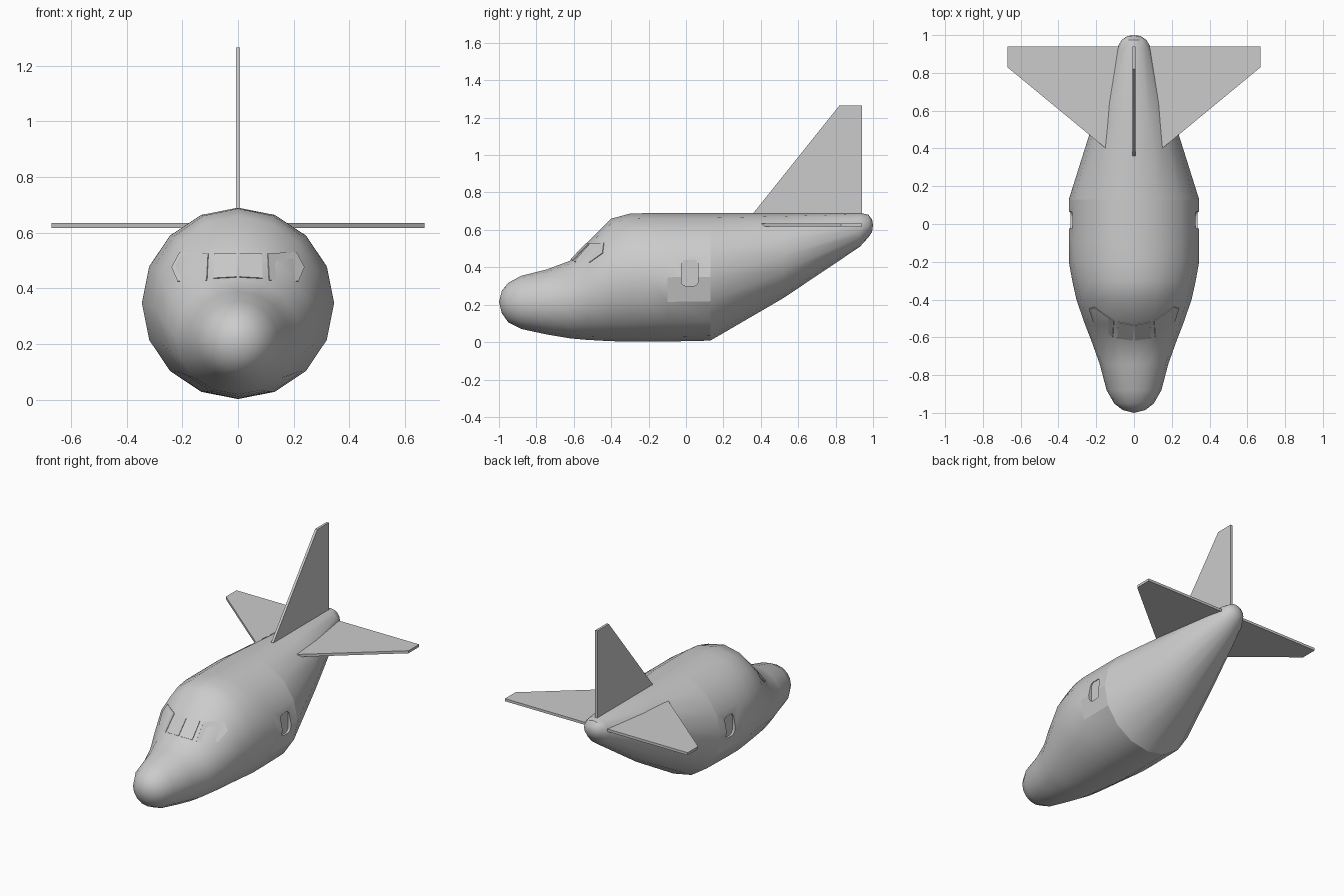
import bpy, bmesh, math
from mathutils import Vector
from mathutils.bvhtree import BVHTree

if "Cube" in bpy.data.objects:
    bpy.data.objects.remove(bpy.data.objects["Cube"])

grey = bpy.data.materials.new("light grey paint")
grey.use_nodes = True
grey.diffuse_color = (0.6, 0.6, 0.6, 1)
grey.node_tree.nodes["Principled BSDF"].inputs["Base Color"].default_value = (0.6, 0.6, 0.6, 1)


def make_object(name, bm):
    bmesh.ops.recalc_face_normals(bm, faces=bm.faces)
    mesh = bpy.data.meshes.new(name)
    bm.to_mesh(mesh)
    bm.free()
    mesh.materials.append(grey)
    obj = bpy.data.objects.new(name, mesh)
    bpy.context.collection.objects.link(obj)
    return obj


def plate(name, points, offset):
    """Extrude a flat outline by an offset vector."""
    bm = bmesh.new()
    face = bm.faces.new([bm.verts.new(p) for p in points])
    extruded = bmesh.ops.extrude_face_region(bm, geom=[face], use_keep_orig=True)
    moved = [g for g in extruded["geom"] if isinstance(g, bmesh.types.BMVert)]
    bmesh.ops.translate(bm, verts=moved, vec=offset)
    return make_object(name, bm)


# Fuselage stations: y, bottom, top, half width
stations = [
    (-0.985, 0.155, 0.275, 0.06), (-0.95, 0.105, 0.317, 0.105),
    (-0.88, 0.07, 0.355, 0.145), (-0.74, 0.04, 0.39, 0.182),
    (-0.62, 0.02, 0.435, 0.225), (-0.53, 0.012, 0.53, 0.26),
    (-0.40, 0.005, 0.66, 0.305), (-0.30, 0.003, 0.687, 0.327),
    (-0.20, 0.003, 0.69, 0.345), (-0.10, 0.003, 0.69, 0.345),
    (0.13, 0.008, 0.69, 0.345), (0.52, 0.235, 0.69, 0.222),
    (0.93, 0.51, 0.69, 0.092), (0.975, 0.56, 0.682, 0.065),
    (0.995, 0.59, 0.655, 0.035),
]
SIDES = 16
hull = bmesh.new()
rings = []
for y, low, high, half in stations:
    ring = []
    for k in range(SIDES):
        a = math.tau * k / SIDES
        ring.append(hull.verts.new((half * math.sin(a), y,
                                    (low + high) / 2 + (high - low) / 2 * math.cos(a))))
    rings.append(ring)
for a, b in zip(rings, rings[1:]):
    for k in range(SIDES):
        n = (k + 1) % SIDES
        hull.faces.new((a[k], a[n], b[n], b[k]))
for ring, tip in ((rings[0], (0, -1, 0.215)), (rings[-1], (0, 1, 0.625))):
    point = hull.verts.new(tip)
    for k in range(SIDES):
        hull.faces.new((ring[k], ring[(k + 1) % SIDES], point))
hull.normal_update()
# Crisp seam where the tail cone starts, and around the flat side panels
for e in hull.edges:
    mid = (e.verts[0].co + e.verts[1].co) / 2
    seam = all(abs(v.co.y - 0.13) < 0.001 for v in e.verts)
    panel = abs(mid.x) > 0.3 and -0.11 < mid.y < 0.14 and 0.2 < mid.z < 0.36
    e.smooth = not (seam or panel)
bmesh.ops.recalc_face_normals(hull, faces=hull.faces)
surface = BVHTree.FromBMesh(hull)
fuselage = make_object("fuselage", hull)

# Recessed side doors with rounded corners
outline = []
for cy, cz, start in ((0.04, 0.415, 0), (0, 0.415, 90), (0, 0.325, 180), (0.04, 0.325, 270)):
    for step in range(4):
        a = math.radians(start + step * 30)
        outline.append((cy + 0.025 * math.cos(a), cz + 0.025 * math.sin(a)))
for side in (1, -1):
    cutter = plate("door_cutter", [(side * 0.322, y, z) for y, z in outline], (side * 0.1, 0, 0))
    cutter.hide_render = True
    cut = fuselage.modifiers.new("door recess", "BOOLEAN")
    cut.operation = "DIFFERENCE"
    cut.solver = "EXACT"
    cut.object = cutter
    bpy.context.view_layer.objects.active = fuselage
    bpy.ops.object.modifier_apply(modifier=cut.name)
    bpy.data.objects.remove(cutter)

bpy.ops.object.select_all(action="DESELECT")
fuselage.select_set(True)
bpy.context.view_layer.objects.active = fuselage
bpy.ops.object.shade_smooth_by_angle(angle=math.radians(40), keep_sharp_edges=True)

# Cockpit windows: thin flat panes laid on the hull
panes = {
    "windshield": [(0.005, 0.44), (0.005, 0.525), (0.085, 0.525), (0.09, 0.435)],
    "cockpit_side_window": [(0.11, 0.43), (0.105, 0.525), (0.208, 0.53), (0.237, 0.475), (0.215, 0.425)],
}
for side, label in ((1, "left"), (-1, "right")):
    for name, shape in panes.items():
        points = []
        for x, z in shape:
            hit, normal, _, _ = surface.ray_cast(Vector((side * x, -2, z)), Vector((0, 1, 0)))
            points.append(hit - normal * 0.003)
        out = Vector((side * 0.6, -0.7, 0.4)) if "side" in name else Vector((0, -0.75, 0.66))
        plate(label + "_" + name, points, out * 0.007)

    # Horizontal stabilisers
    wing = [(0.04, 0.31), (0.67, 0.83), (0.67, 0.94), (0.04, 0.94)]
    plate(label + "_stabiliser", [(side * x, y, 0.618) for x, y in wing], (0, 0, 0.017))

# Vertical tail fin
fin = [(0.30, 0.615), (0.36, 0.69), (0.82, 1.265), (0.94, 1.265), (0.94, 0.615)]
plate("tail_fin", [(-0.008, y, z) for y, z in fin], (0.016, 0, 0))
